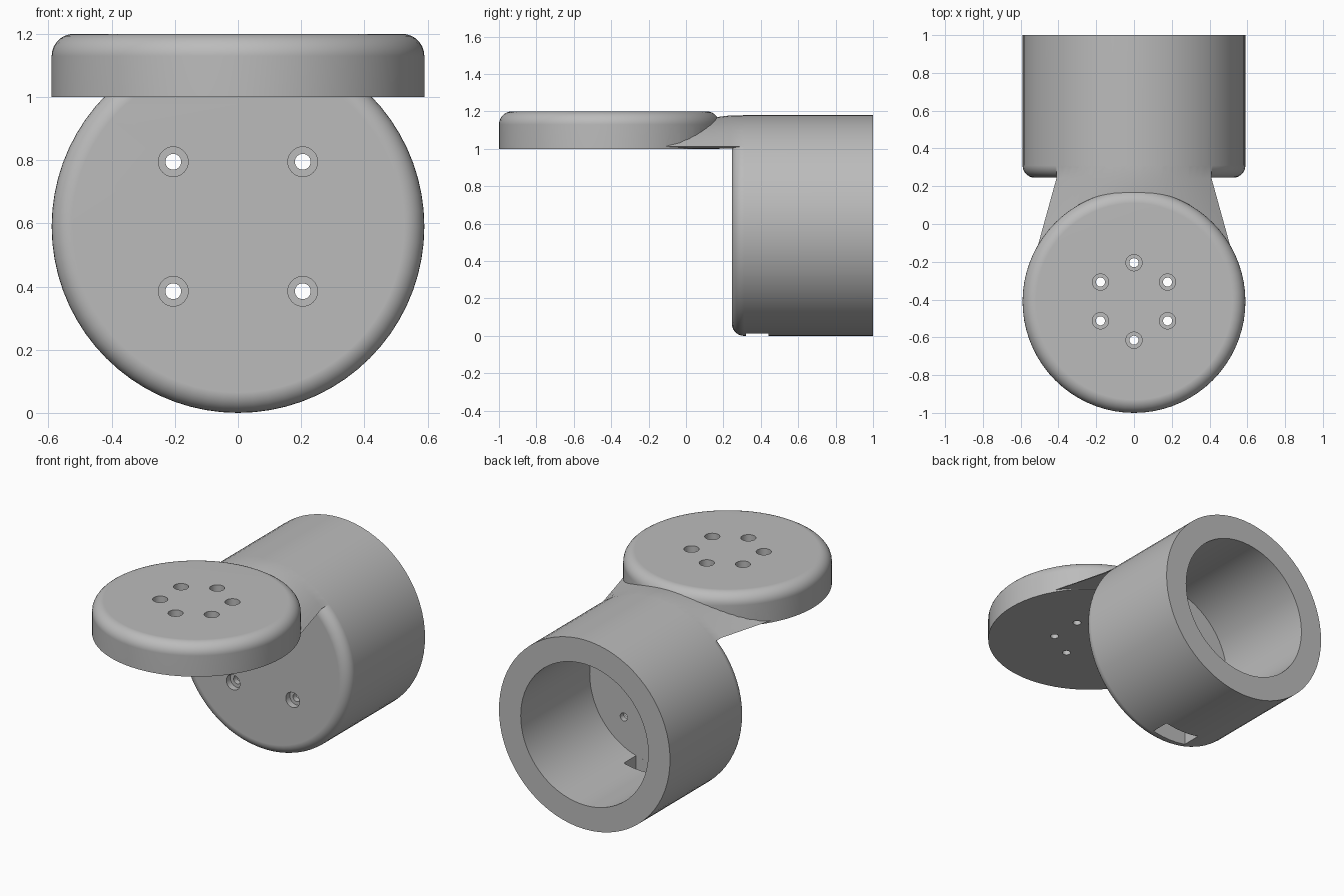
import bpy, bmesh, math
from mathutils import Matrix, Vector

if "Cube" in bpy.data.objects:
    bpy.data.objects.remove(bpy.data.objects["Cube"])

R = 0.59            # outer radius of both round parts
ALONG_Y = Matrix.Rotation(-math.pi / 2, 4, 'X')

grey = bpy.data.materials.new("plain grey")
grey.use_nodes = True
grey.diffuse_color = (0.5, 0.5, 0.5, 1)
grey.node_tree.nodes["Principled BSDF"].inputs["Base Color"].default_value = (0.5, 0.5, 0.5, 1)


def skin(name, rings):
    """Solid from a row of closed rings of points, capped at both ends."""
    bm = bmesh.new()
    loops = [[bm.verts.new(p) for p in ring] for ring in rings]
    n = len(loops[0])
    for a, b in zip(loops, loops[1:]):
        for i in range(n):
            j = (i + 1) % n
            bm.faces.new((a[i], a[j], b[j], b[i]))
    bm.faces.new(loops[0][::-1])
    bm.faces.new(loops[-1])
    bmesh.ops.recalc_face_normals(bm, faces=bm.faces[:])
    mesh = bpy.data.meshes.new(name)
    bm.to_mesh(mesh)
    bm.free()
    mesh.materials.append(grey)
    obj = bpy.data.objects.new(name, mesh)
    bpy.context.collection.objects.link(obj)
    return obj


def lathe(name, profile, centre, turn=Matrix(), sides=72):
    """Turn a (radius, height) profile about an axis through centre."""
    place = Matrix.Translation(centre) @ turn
    angles = [math.tau * i / sides for i in range(sides)]
    return skin(name, [[place @ Vector((r * math.cos(a), r * math.sin(a), h))
                        for a in angles] for r, h in profile])


def rounded(start, end, fillet, steps=7):
    """Cylinder profile from start to end with a rounded rim at the end."""
    way = 1 if end > start else -1
    turns = [math.pi / 2 * i / steps for i in range(steps + 1)]
    return [(R, start)] + [(R - fillet + fillet * math.cos(t),
                            end - way * fillet * (1 - math.sin(t))) for t in turns]


def combine(target, tool, operation):
    mod = target.modifiers.new(operation, 'BOOLEAN')
    mod.operation, mod.solver, mod.object = operation, 'EXACT', tool
    bpy.context.view_layer.update()
    graph = bpy.context.evaluated_depsgraph_get()
    mesh = bpy.data.meshes.new_from_object(target.evaluated_get(graph))
    target.modifiers.clear()
    target.data = mesh
    bpy.data.objects.remove(tool)


# Round housing lying along y, and the flat mounting disc
bracket = lathe("mounting_bracket", rounded(1.0, 0.245, 0.065), (0, 0, R), ALONG_Y)
disc = lathe("mounting_disc", rounded(1.0, 1.2, 0.07), (0, -0.41, 0))


# Arched neck that flares from the housing into the disc
def neck_section(y, widen, flatten):
    low, r, steps = 1.012, R - 0.001, 24
    reach = math.acos((low - R) / r)
    arc = [reach * (2 * i / steps - 1) for i in range(steps + 1)]
    ring = [(widen * r * math.sin(a), y, low + flatten * (R + r * math.cos(a) - low))
            for a in arc]
    return ring + [(0.36 * widen, y, 1.003), (-0.36 * widen, y, 1.003)]


neck = skin("neck", [neck_section(0.4, 1, 1), neck_section(0.24, 1, 1),
                     neck_section(-0.25, 1.33, 0.64)])
combine(bracket, neck, 'UNION')
combine(bracket, disc, 'UNION')

# Open bore from the back
bore = lathe("bore", [(0.44, 0.32), (0.44, 1.1)], (0, 0, R), ALONG_Y)
combine(bracket, bore, 'DIFFERENCE')

# Slot through the lower wall beside the bore floor
slot = skin("slot", [[(-0.12, y, -0.1), (0.12, y, -0.1), (0.12, y, 0.3), (-0.12, y, 0.3)]
                     for y in (0.3201, 0.44)])
combine(bracket, slot, 'DIFFERENCE')

# Four counterbored screw holes in the housing face
for x in (-0.205, 0.205):
    for z in (-0.205, 0.205):
        hole = lathe("face_hole", [(0.047, 0.2), (0.047, 0.285), (0.025, 0.285), (0.025, 0.4)],
                     (x, 0, R + z), ALONG_Y, 32)
        combine(bracket, hole, 'DIFFERENCE')

# Six counterbored screw holes in the disc
for i in range(6):
    a = math.pi / 2 + math.tau * i / 6
    hole = lathe("disc_hole", [(0.043, 1.3), (0.043, 1.1), (0.024, 1.1), (0.024, 0.9)],
                 (0.205 * math.cos(a), -0.41 + 0.205 * math.sin(a), 0), sides=32)
    combine(bracket, hole, 'DIFFERENCE')

# Smooth shading with crisp edges
bpy.ops.object.select_all(action='DESELECT')
bracket.select_set(True)
bpy.context.view_layer.objects.active = bracket
bpy.ops.object.shade_smooth_by_angle(angle=math.radians(30))
weighted = bracket.modifiers.new("weighted normals", 'WEIGHTED_NORMAL')
weighted.keep_sharp = True
